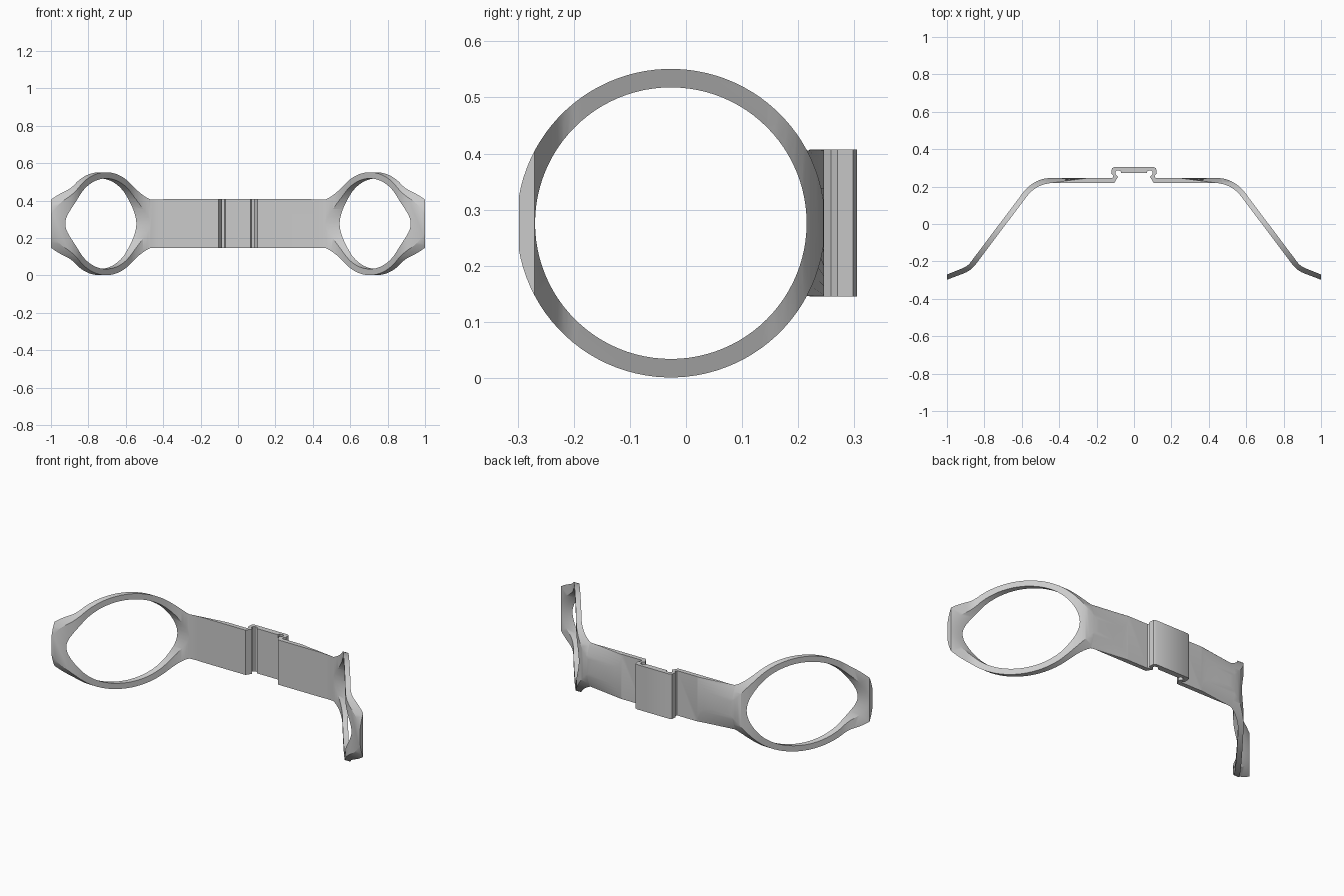
import bpy, bmesh, math

cube = bpy.data.objects.get("Cube")
if cube:
    bpy.data.objects.remove(cube, do_unlink=True)

MID_Z = 0.276      # height of the strap's centre line
AXIS_Y = -0.027    # axis of the round envelope
OUTER, INNER = 0.275, 0.242
HALF_WIDTH = 0.131
SIDES = 96

grey = bpy.data.materials.new("light grey")
grey.use_nodes = True
colour = (0.6, 0.6, 0.6, 1)
grey.diffuse_color = colour
grey.node_tree.nodes["Principled BSDF"].inputs["Base Color"].default_value = colour


def loft(name, sections):
    """Closed solid through rings of equal point count."""
    bm = bmesh.new()
    rings = [[bm.verts.new(p) for p in s] for s in sections]
    n = len(rings[0])
    for a, b in zip(rings, rings[1:]):
        for i in range(n):
            j = (i + 1) % n
            bm.faces.new((a[i], a[j], b[j], b[i]))
    bm.faces.new(rings[0])
    bm.faces.new(rings[-1])
    bmesh.ops.recalc_face_normals(bm, faces=bm.faces)
    mesh = bpy.data.meshes.new(name)
    bm.to_mesh(mesh)
    bm.free()
    obj = bpy.data.objects.new(name, mesh)
    bpy.context.collection.objects.link(obj)
    mesh.materials.append(grey)
    return obj


def bend(p0, p1, p2, steps=10):
    """Rounded corner as a quadratic curve."""
    return [tuple((1 - t) ** 2 * a + 2 * t * (1 - t) * b + t * t * c
                  for a, b, c in zip(p0, p1, p2))
            for t in (i / steps for i in range(steps + 1))]


# Strap outline seen from above, right half: back edge then front edge
back = [(0.105, 0.305), (0.118, 0.298), (0.122, 0.27), (0.11, 0.258), (0.115, 0.246)]
back += bend((0.44, 0.246), (0.545, 0.246), (0.61, 0.145))
back += bend((0.865, -0.193), (0.885, -0.225), (0.92, -0.238), 6) + [(1, -0.27)]
front = [(1, -0.298)] + bend((0.91, -0.264), (0.87, -0.248), (0.848, -0.218), 6)
front += bend((0.575, 0.145), (0.52, 0.22), (0.42, 0.22))
front += [(0.105, 0.22), (0.085, 0.253), (0.1, 0.268), (0.1, 0.28),
          (0.09, 0.287), (0.072, 0.284), (0.068, 0.272)]
half = back + front
outline = half + [(-x, y) for x, y in reversed(half)]
strap = loft("strap", [[(x, y, z) for x, y in outline] for z in (-0.1, 0.7)])


# Envelope: round over the rings, narrow over the arm, with a domed back between
def section(x, kind):
    pts = []
    for i in range(SIDES):
        a = 2 * math.pi * (i + 0.5) / SIDES
        y, z = AXIS_Y + OUTER * math.cos(a), OUTER * math.sin(a)
        if kind != "round":
            on_back = math.cos(a) > 0 and abs(z) < HALF_WIDTH
            z = max(-HALF_WIDTH, min(HALF_WIDTH, z))
            if kind == "domed" and not on_back:
                y = min(y, AXIS_Y + math.sqrt(OUTER ** 2 - HALF_WIDTH ** 2))
            if kind in ("flat", "tall") and math.cos(a) > 0.4:
                y = 0.2475 if kind == "flat" else 0.4
        pts.append((x, y, MID_Z + z))
    return pts


stations = [(0.233, "tall"), (0.235, "flat"), (0.47, "domed"), (0.472, "round"), (1.1, "round")]
envelope = loft("envelope_cutter",
                [section(-x, k) for x, k in reversed(stations)]
                + [section(x, k) for x, k in stations])


# Round openings of the two rings
def opening(name, side):
    return loft(name, [[(side * x, AXIS_Y + INNER * math.cos(a), MID_Z + INNER * math.sin(a))
                        for a in (2 * math.pi * i / SIDES for i in range(SIDES))]
                       for x in (0.4, 1.2)])


cutters = [(envelope, "INTERSECT"),
           (opening("left_opening_cutter", 1), "DIFFERENCE"),
           (opening("right_opening_cutter", -1), "DIFFERENCE")]

bpy.ops.object.select_all(action="DESELECT")
bpy.context.view_layer.objects.active = strap
strap.select_set(True)
for cutter, operation in cutters:
    cutter.hide_render = True
    mod = strap.modifiers.new(cutter.name, "BOOLEAN")
    mod.operation = operation
    mod.solver = "EXACT"
    mod.object = cutter
    bpy.ops.object.modifier_apply(modifier=mod.name)
for cutter, _ in cutters:
    bpy.data.objects.remove(cutter, do_unlink=True)

bpy.ops.object.shade_smooth_by_angle(angle=math.radians(30))
